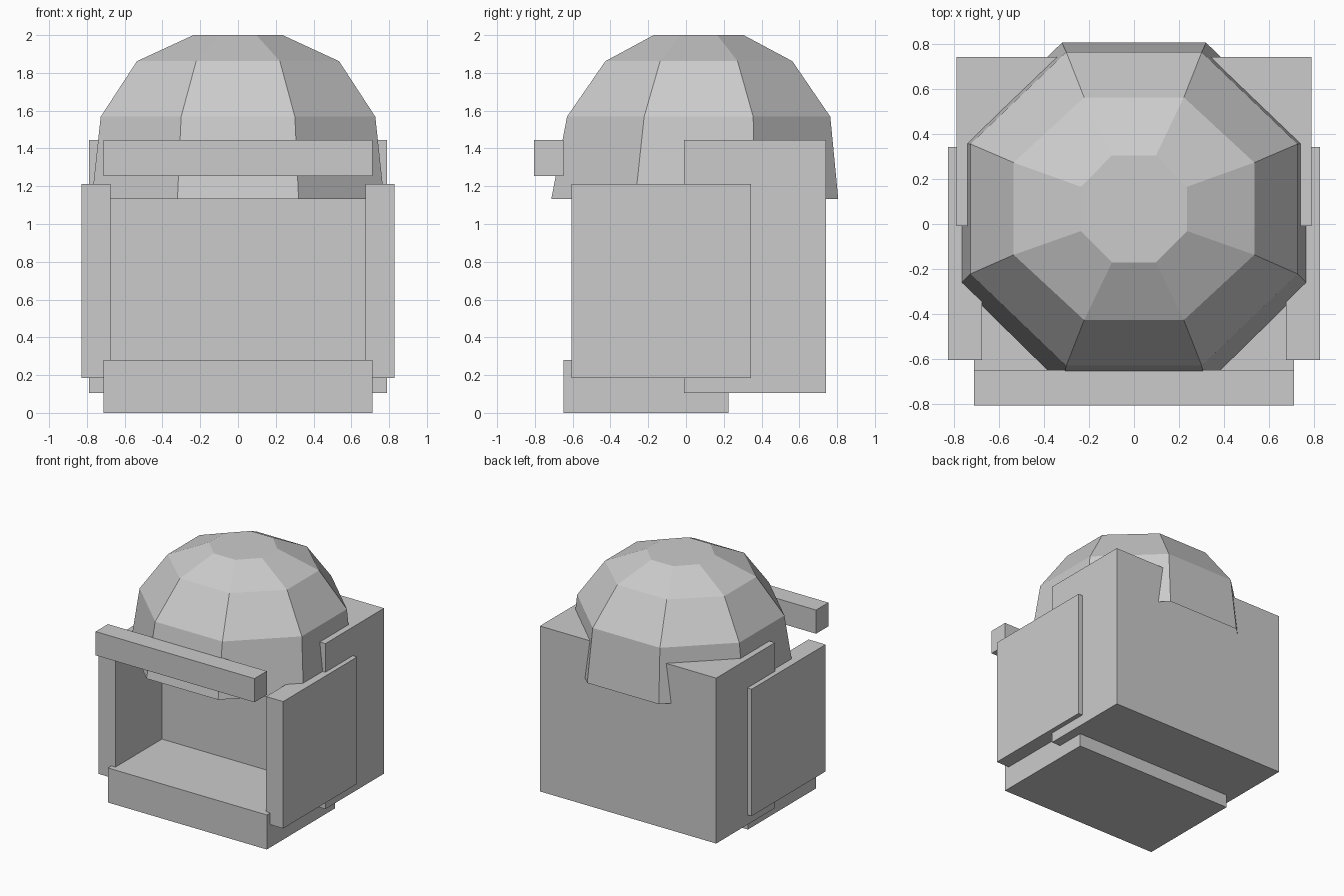
import bpy, bmesh, math

if "Cube" in bpy.data.objects:
    bpy.data.objects.remove(bpy.data.objects["Cube"])

grey = bpy.data.materials.new("light_grey")
grey.diffuse_color = (0.6, 0.6, 0.6, 1)
grey.use_nodes = True
grey.node_tree.nodes["Principled BSDF"].inputs["Base Color"].default_value = grey.diffuse_color


def finish(name, bm):
    bmesh.ops.recalc_face_normals(bm, faces=bm.faces)
    mesh = bpy.data.meshes.new(name)
    bm.to_mesh(mesh)
    bm.free()
    mesh.materials.append(grey)
    obj = bpy.data.objects.new(name, mesh)
    bpy.context.collection.objects.link(obj)
    return obj


def box(name, x, y, z):
    bm = bmesh.new()
    bmesh.ops.create_cube(bm, size=1)
    for v in bm.verts:
        v.co = [lo + (c + 0.5) * (hi - lo) for c, (lo, hi) in zip(v.co, (x, y, z))]
    return finish(name, bm)


# Oven-like body: back block, base slab, front bar and side walls
box("back_block", (-0.79, 0.79), (-0.01, 0.742), (0.105, 1.445))
box("base_slab", (-0.712, 0.712), (-0.648, 0.224), (0, 0.28))
box("front_bar", (-0.712, 0.712), (-0.806, -0.648), (1.253, 1.445))
for side, label in ((-1, "left"), (1, "right")):
    box(label + "_side_wall", sorted((side * 0.675, side * 0.828)),
        (-0.605, 0.343), (0.185, 1.213))

# Eight-sided dome, open underneath: height, half width, front y, back y
rings = [(1.133, 0.774, -0.713, 0.806),
         (1.568, 0.727, -0.630, 0.764),
         (1.862, 0.535, -0.427, 0.563),
         (2.0, 0.236, -0.171, 0.305)]
bm = bmesh.new()
corner = 1 / math.cos(math.pi / 8)
loops = []
for z, half_x, front, back in rings:
    loop = []
    for i in range(8):
        a = (i + 0.5) * math.pi / 4
        loop.append(bm.verts.new((half_x * corner * math.cos(a),
                                  (front + back) / 2 + (back - front) / 2 * corner * math.sin(a), z)))
    loops.append(loop)
for low, high in zip(loops, loops[1:]):
    for i in range(8):
        j = (i + 1) % 8
        bm.faces.new((low[i], low[j], high[j], high[i]))
bm.faces.new(loops[-1])
finish("dome", bm)
